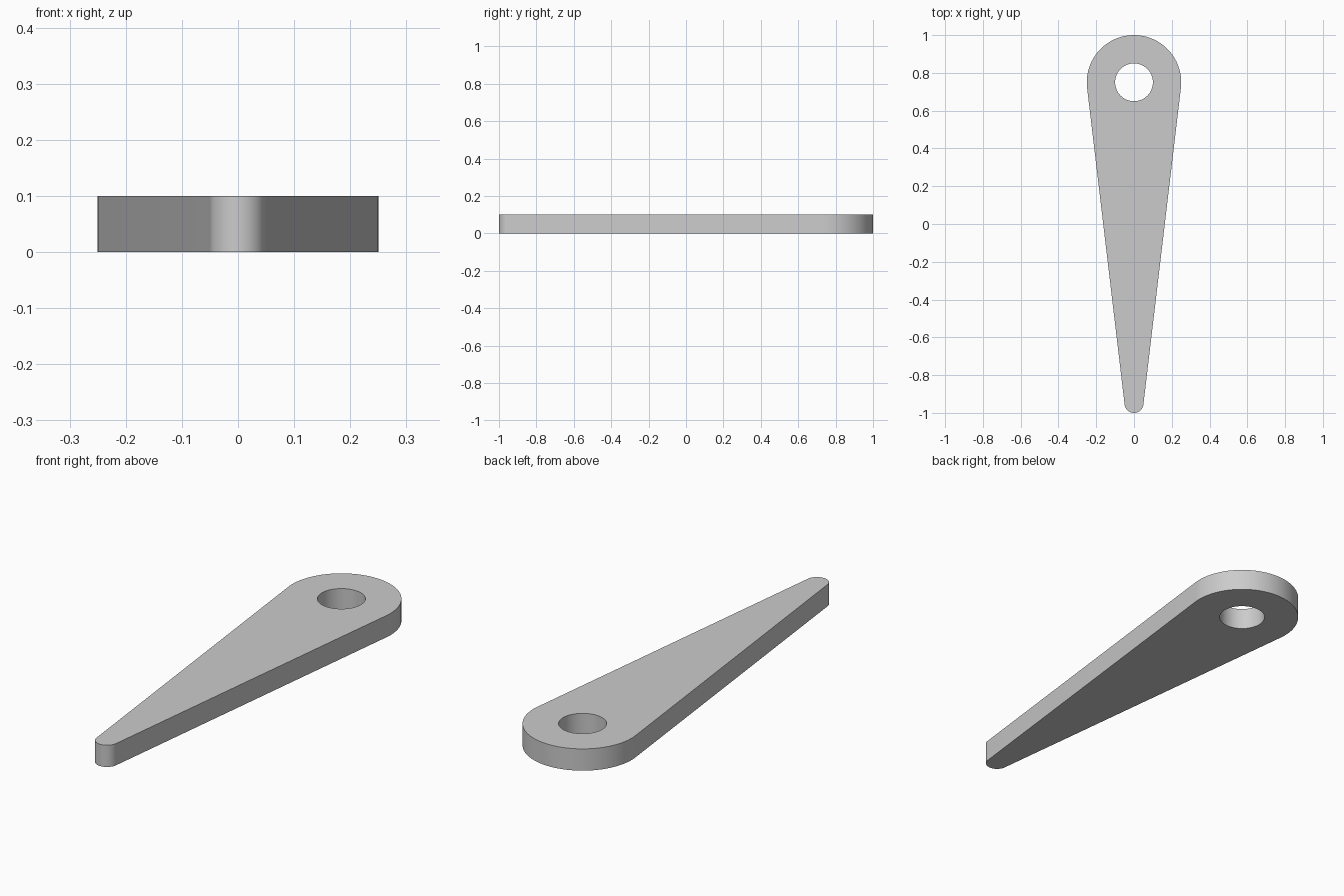
import bpy
import bmesh
from math import asin, cos, sin, pi, radians

cube = bpy.data.objects.get("Cube")
if cube:
    bpy.data.objects.remove(cube, do_unlink=True)

THICKNESS = 0.1
HEAD_Y, HEAD_R = 0.75, 0.25
TIP_Y, TIP_R = -0.95, 0.05
HOLE_R = 0.1


def arc(cy, r, start, end, steps):
    """Points on an arc centred on x = 0, both ends included."""
    return [(r * cos(start + (end - start) * i / steps),
             cy + r * sin(start + (end - start) * i / steps), 0)
            for i in range(steps + 1)]


def add_loop(bm, points):
    verts = [bm.verts.new(p) for p in points]
    return [bm.edges.new((a, b)) for a, b in zip(verts, verts[1:] + verts[:1])]


# Outline: two round ends joined by their common tangents, plus the pivot hole
tilt = asin((HEAD_R - TIP_R) / (HEAD_Y - TIP_Y))
outline = (arc(HEAD_Y, HEAD_R, -tilt, pi + tilt, 64)
           + arc(TIP_Y, TIP_R, pi + tilt, 2 * pi - tilt, 32))
hole = arc(HEAD_Y, HOLE_R, 0, 2 * pi, 64)[:-1]

# Fill the profile and extrude it into a plate
bm = bmesh.new()
edges = add_loop(bm, outline) + add_loop(bm, hole)
bmesh.ops.triangle_fill(bm, edges=edges, use_beauty=True)
top = bmesh.ops.extrude_face_region(bm, geom=bm.faces[:], use_keep_orig=True)
bmesh.ops.translate(bm, vec=(0, 0, THICKNESS),
                    verts=[g for g in top["geom"] if isinstance(g, bmesh.types.BMVert)])
bmesh.ops.recalc_face_normals(bm, faces=bm.faces[:])
# Merge the flat caps' triangles where possible
bmesh.ops.join_triangles(bm, faces=[f for f in bm.faces if len(f.verts) == 3],
                         angle_face_threshold=radians(1), angle_shape_threshold=pi)
mesh = bpy.data.meshes.new("tapered_lever")
bm.to_mesh(mesh)
bm.free()

lever = bpy.data.objects.new("tapered_lever", mesh)
bpy.context.collection.objects.link(lever)

# Plain grey
grey = bpy.data.materials.new("light_grey")
grey.use_nodes = True
color = (0.6, 0.6, 0.6, 1)
grey.diffuse_color = color
grey.node_tree.nodes["Principled BSDF"].inputs["Base Color"].default_value = color
mesh.materials.append(grey)

# Smooth round walls, crisp rims
bpy.ops.object.select_all(action="DESELECT")
lever.select_set(True)
bpy.context.view_layer.objects.active = lever
bpy.ops.object.shade_smooth_by_angle(angle=radians(30))
